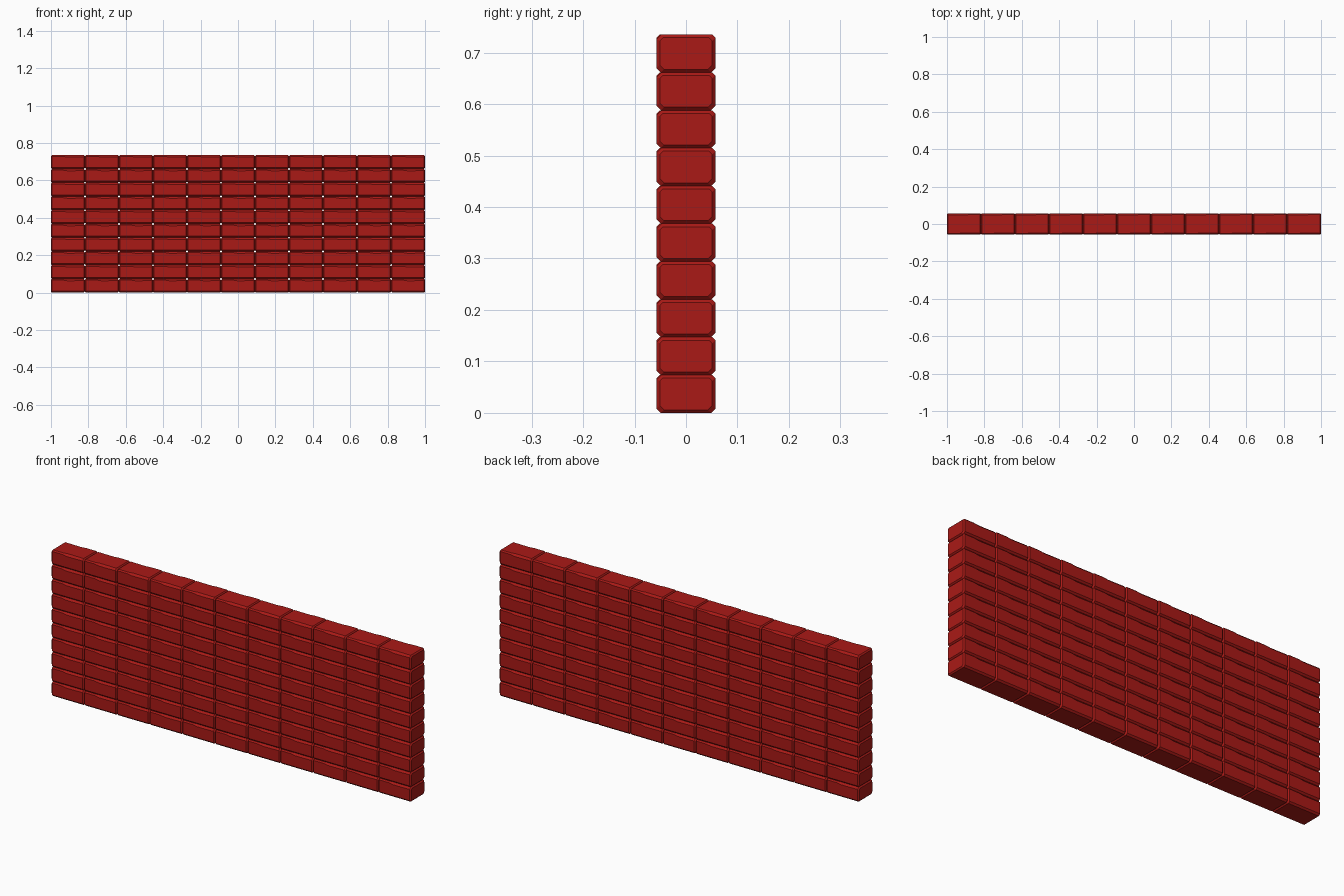
import bpy, bmesh

if "Cube" in bpy.data.objects:
    bpy.data.objects.remove(bpy.data.objects["Cube"])

COLS, ROWS = 11, 10
W, D, H = 2.0 / COLS, 0.114, 0.0735

mat = bpy.data.materials.new("red_brick")
mat.diffuse_color = (0.40, 0.01, 0.008, 1)
mat.use_nodes = True
mat.node_tree.nodes["Principled BSDF"].inputs["Base Color"].default_value = mat.diffuse_color


def section(bm, x, inset, front, back):
    """Eight-sided brick cross-section; front/back are the top chamfers."""
    y, z0, z1, b = D / 2 - inset, inset, H - inset, 0.008
    pts = [(-y + b, z0), (y - b, z0), (y, z0 + b), (y, z1 - back),
           (y - back, z1), (-y + front, z1), (-y, z1 - front), (-y, z0 + b)]
    return [bm.verts.new((x, py, pz)) for py, pz in pts]


# One worn brick, lofted along its length with uneven top chamfers
bm = bmesh.new()
h = W / 2
stations = [(-h, 0.006, 0.006, 0.006), (-h + 0.006, 0, 0.006, 0.009),
            (-0.03, 0, 0.006, 0.010), (-0.005, 0, 0.010, 0.010),
            (0.005, 0, 0.010, 0.010), (0.03, 0, 0.010, 0.006),
            (h - 0.006, 0, 0.009, 0.006), (h, 0.006, 0.006, 0.006)]
rings = [section(bm, *s) for s in stations]
for a, b in zip(rings, rings[1:]):
    for i in range(8):
        j = (i + 1) % 8
        bm.faces.new((a[i], a[j], b[j], b[i]))
bm.faces.new(rings[0])
bm.faces.new(rings[-1][::-1])
bmesh.ops.recalc_face_normals(bm, faces=bm.faces)
mesh = bpy.data.meshes.new("brick_wall")
bm.to_mesh(mesh)
bm.free()
mesh.materials.append(mat)

# Wall: brick repeated in columns and rows
wall = bpy.data.objects.new("brick_wall", mesh)
bpy.context.collection.objects.link(wall)
wall.location.x = -1 + h
for name, count, step in (("columns", COLS, (W, 0, 0)), ("rows", ROWS, (0, 0, H))):
    arr = wall.modifiers.new(name, 'ARRAY')
    arr.count = count
    arr.use_relative_offset = False
    arr.use_constant_offset = True
    arr.constant_offset_displace = step
